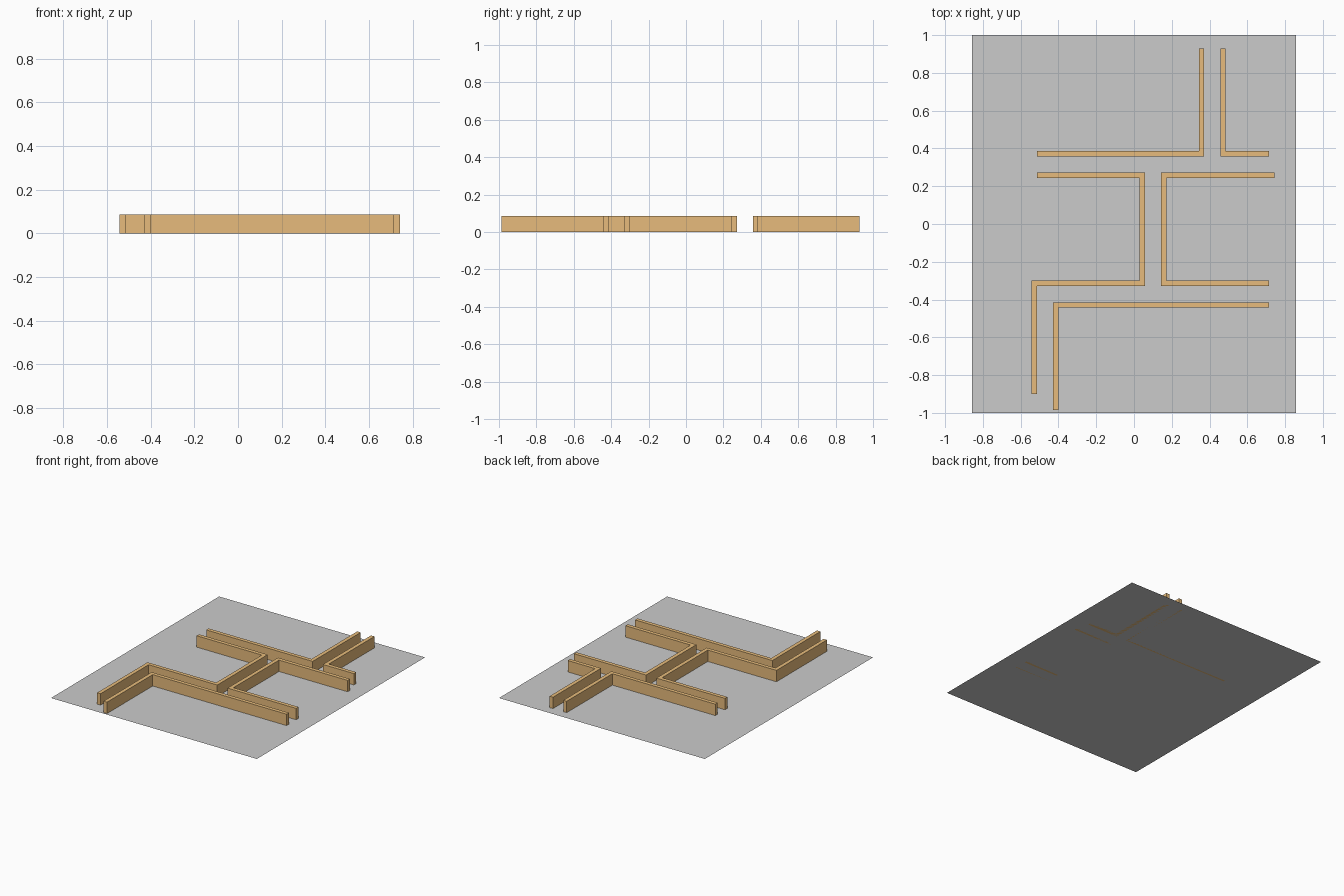
import bpy
import bmesh
from mathutils import Vector

if "Cube" in bpy.data.objects:
    bpy.data.objects.remove(bpy.data.objects["Cube"])

U = 1 / 35            # model grid unit
WALL_H = 3 * U
HALF = 0.5 * U        # half the wall thickness

wood = bpy.data.materials.new("wall_orange")
wood.diffuse_color = (0.8, 0.5, 0.2, 1)
wood.use_nodes = True
wood.node_tree.nodes["Principled BSDF"].inputs["Base Color"].default_value = wood.diffuse_color


def finish(name, bm, mat=None):
    bmesh.ops.recalc_face_normals(bm, faces=bm.faces)
    mesh = bpy.data.meshes.new(name)
    bm.to_mesh(mesh)
    bm.free()
    if mat:
        mesh.materials.append(mat)
    obj = bpy.data.objects.new(name, mesh)
    bpy.context.collection.objects.link(obj)
    return obj


def wall(name, path):
    """Wall of constant thickness along a right-angled centre line, mitred at corners."""
    pts = [Vector(p) * U for p in path]
    dirs = [(b - a).normalized() for a, b in zip(pts, pts[1:])]
    normals = [Vector((-d.y, d.x)) for d in dirs]
    offsets = [normals[0]]
    offsets += [a + b for a, b in zip(normals, normals[1:])]
    offsets.append(normals[-1])
    bm = bmesh.new()
    rings = []
    for p, o in zip(pts, offsets):
        l, r = p + o * HALF, p - o * HALF
        rings.append([bm.verts.new((q.x, q.y, z))
                      for q, z in ((l, 0), (r, 0), (r, WALL_H), (l, WALL_H))])
    for a, b in zip(rings, rings[1:]):
        for i in range(4):
            j = (i + 1) % 4
            bm.faces.new((a[i], a[j], b[j], b[i]))
    bm.faces.new(rings[0])
    bm.faces.new(rings[-1])
    finish(name, bm, wood)


# Flat base sheet
bm = bmesh.new()
bm.faces.new([bm.verts.new((x * 30 * U, y * 35 * U, 0))
              for x, y in ((-1, -1), (1, -1), (1, 1), (-1, 1))])
finish("base_sheet", bm)

# Corridor walls, as centre lines in grid units
wall("back_left_wall", [(-18, 13), (12.5, 13), (12.5, 32.5)])
wall("back_right_wall", [(25, 13), (16.5, 13), (16.5, 32.5)])
wall("middle_left_wall", [(-18, 9), (1.5, 9), (1.5, -11), (-18.5, -11), (-18.5, -31.5)])
wall("middle_right_wall", [(26, 9), (5.5, 9), (5.5, -11), (25, -11)])
wall("front_wall", [(25, -15), (-14.5, -15), (-14.5, -34.5)])
